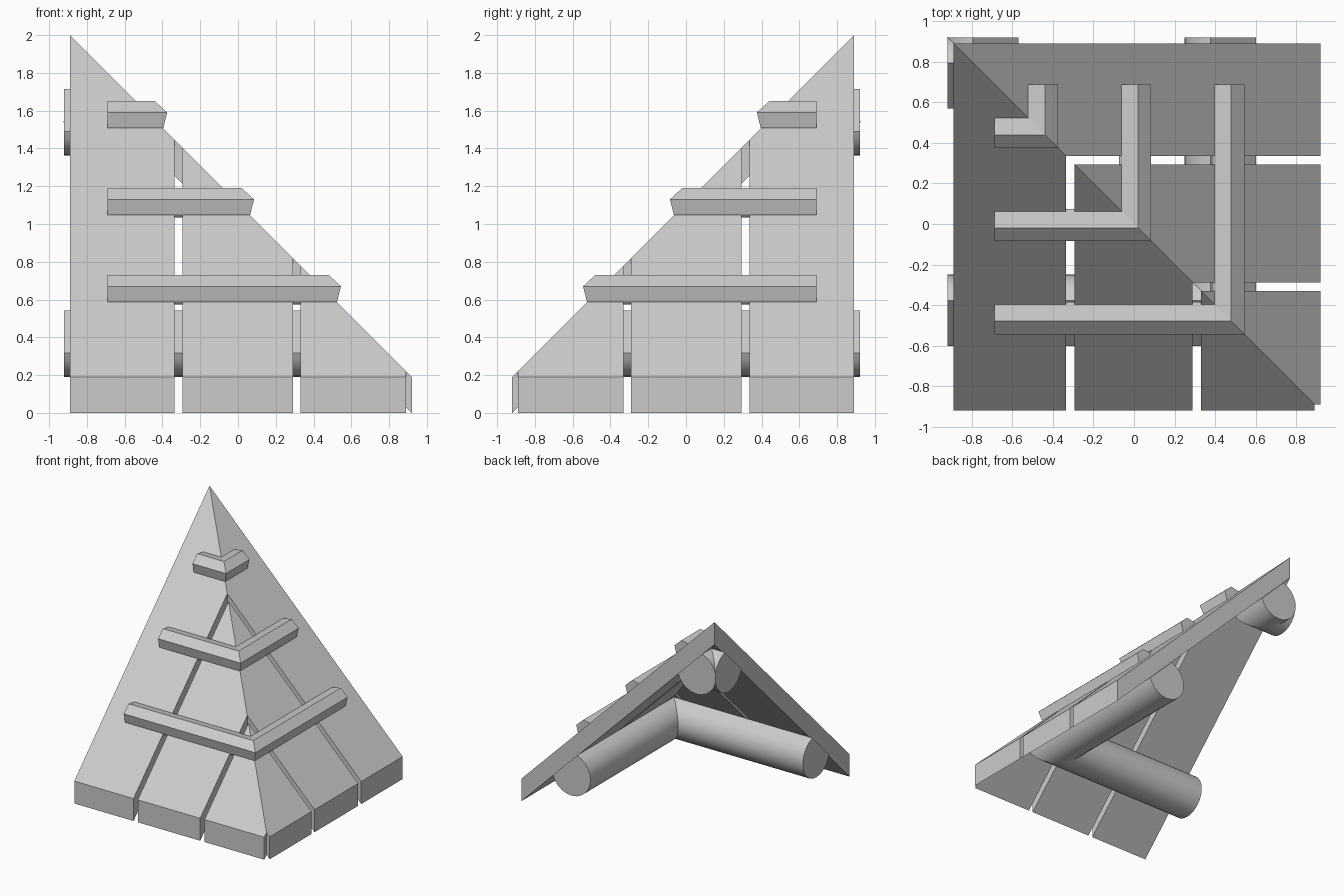
import bpy, bmesh
from math import radians, cos, sin, acos

if "Cube" in bpy.data.objects:
    bpy.data.objects.remove(bpy.data.objects["Cube"])

EDGE, EAVE, THICK = 0.89, 0.92, 0.19   # plan limits and vertical slab thickness
RISE = EDGE + 1.11 - EDGE              # slope: z = RISE + y


def loft(name, ring_a, ring_b, mirrored, smooth=False):
    """Join two matching rings into a capped solid; mirrored swaps it across the hip."""
    bm = bmesh.new()
    place = (lambda p: (-p[1], -p[0], p[2])) if mirrored else (lambda p: p)
    a = [bm.verts.new(place(p)) for p in ring_a]
    b = [bm.verts.new(place(p)) for p in ring_b]
    n = len(a)
    bm.faces.new(a)
    bm.faces.new(b[::-1])
    for i in range(n):
        j = (i + 1) % n
        bm.faces.new((a[i], b[i], b[j], a[j]))
    bmesh.ops.recalc_face_normals(bm, faces=bm.faces[:])
    mesh = bpy.data.meshes.new(name)
    bm.to_mesh(mesh)
    bm.free()
    obj = bpy.data.objects.new(name, mesh)
    bpy.context.collection.objects.link(obj)
    if smooth:
        bpy.ops.object.select_all(action='DESELECT')
        obj.select_set(True)
        bpy.context.view_layer.objects.active = obj
        bpy.ops.object.shade_smooth_by_angle(angle=radians(30))


def bar(name, profile, x_start, mirrored, smooth=False):
    """Run a (y, z) profile along x and mitre it at the hip, where x = -y."""
    start = [(x_start, y, z) for y, z in profile]
    end = [(max(x_start + 0.002, -y), y, z) for y, z in profile]
    loft(name, start, end, mirrored, smooth)


# Batten section: tapered trapezoid standing on the slope, foot sunk into the slab
batten = [(-0.48, 0.73), (-0.545, 0.67), (-0.525, 0.59), (-0.51, 0.575),
          (-0.385, 0.70), (-0.40, 0.715)]

# Log section: circle cut flat where it lies against the slab underside
R, CUT = 0.18, 0.085
half, steps = acos(CUT / R), 16
log = []
for i in range(steps + 1):
    t = radians(135) + half + (radians(360) - 2 * half) * i / steps
    log.append((-0.43 + R * cos(t), 0.37 + R * sin(t)))

for side, mirrored in (("front", False), ("right", True)):
    # Roof slabs with narrow gaps between them
    for i, (x0, x1) in enumerate([(-EDGE, -0.335), (-0.295, 0.29), (0.33, EDGE)]):
        plan = [(x0, -EAVE), (x1, -EAVE), (x1, -x1), (x0, -x0)]
        top = [(x, y, RISE + y) for x, y in plan]
        bottom = [(x, y, z - THICK) for x, y, z in top]
        loft(f"{side}_roof_slab_{i + 1}", top, bottom, mirrored)
    # Battens across the slope
    for i in range(3):
        s = 0.46 * i
        bar(f"{side}_batten_{i + 1}", [(y + s, z + s) for y, z in batten], -0.69, mirrored)
    # Supporting logs underneath
    for i in range(2):
        s = 1.173 * i
        bar(f"{side}_log_{i + 1}", [(y + s, z + s) for y, z in log], -0.92, mirrored, True)
